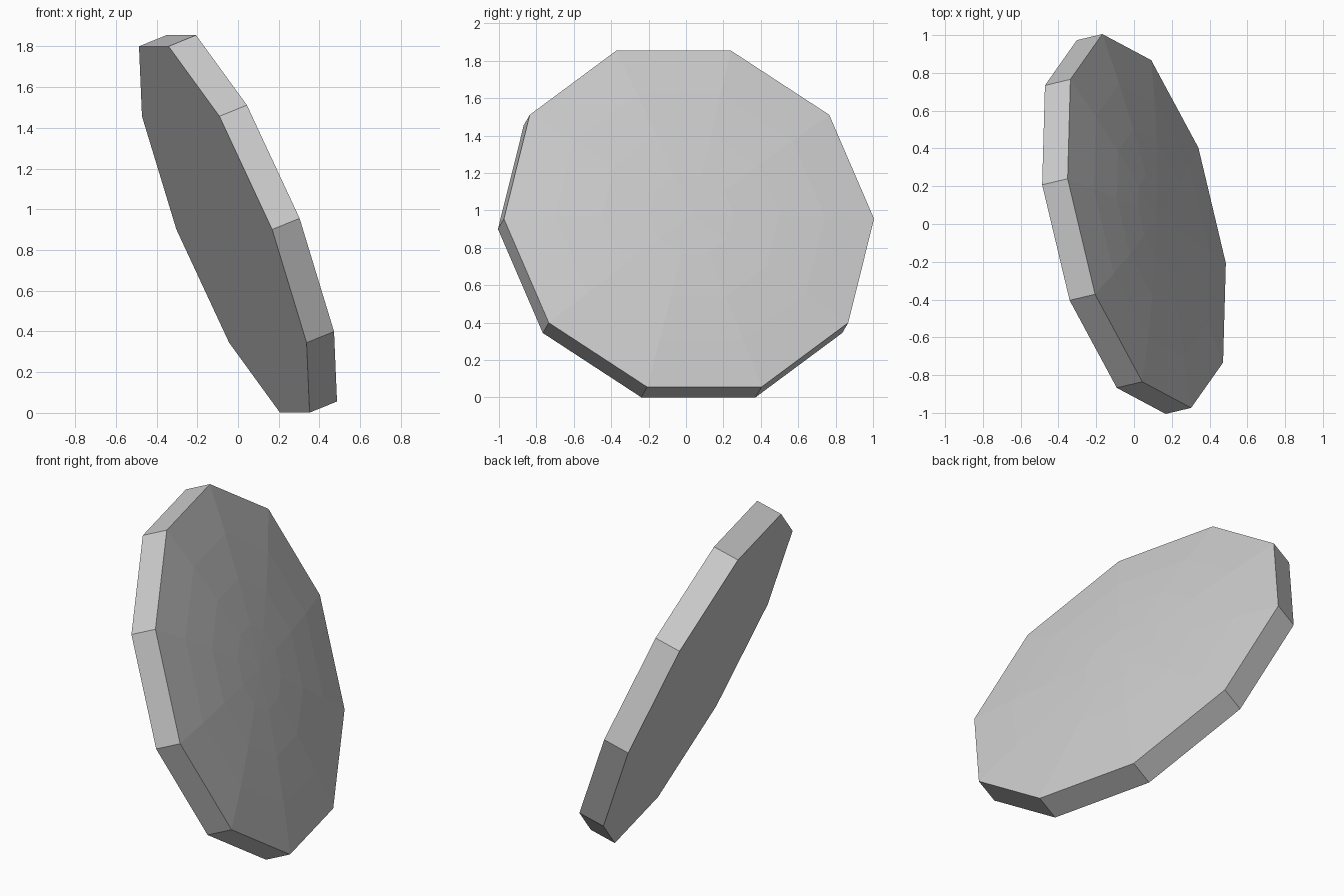
import bpy, bmesh
from math import cos, sin, pi
from mathutils import Matrix, Vector

cube = bpy.data.objects.get("Cube")
if cube:
    bpy.data.objects.remove(cube, do_unlink=True)

SIDES, RADIUS, THICK, DOME = 10, 1.017, 0.149, 0.06

grey = bpy.data.materials.new("plain grey")
grey.use_nodes = True
colour = (0.6, 0.6, 0.6, 1)
grey.diffuse_color = colour
grey.node_tree.nodes["Principled BSDF"].inputs["Base Color"].default_value = colour

bm = bmesh.new()


def ring(r, z):
    return [bm.verts.new((r * cos(2 * pi * i / SIDES), r * sin(2 * pi * i / SIDES), z))
            for i in range(SIDES)]


def bridge(a, b):
    for i in range(SIDES):
        j = (i + 1) % SIDES
        bm.faces.new((a[i], a[j], b[j], b[i]))


# flat back, straight rim, then a shallow faceted dome
back = ring(RADIUS, -THICK / 2)
bm.faces.new(back[::-1])
previous = back
for f in (1, 0.73, 0.48, 0.23):
    current = ring(RADIUS * f, THICK / 2 + DOME * (1 - f * f))
    bridge(previous, current)
    previous = current
apex = bm.verts.new((0, 0, THICK / 2 + DOME))
for i in range(SIDES):
    bm.faces.new((previous[i], previous[(i + 1) % SIDES], apex))

# lean the disc so its domed face looks sideways and up
normal = Vector((0.905, 0.215, 0.368)).normalized()
across = Vector((0, 0, 1)).cross(normal).normalized()
up = normal.cross(across)
tilt = Matrix((across, up, normal)).transposed().to_4x4()
bm.transform(Matrix.Translation((0, 0, 0.928)) @ tilt)
bmesh.ops.recalc_face_normals(bm, faces=bm.faces)

mesh = bpy.data.meshes.new("tilted_disc")
bm.to_mesh(mesh)
bm.free()
mesh.materials.append(grey)
bpy.context.collection.objects.link(bpy.data.objects.new("tilted_disc", mesh))
